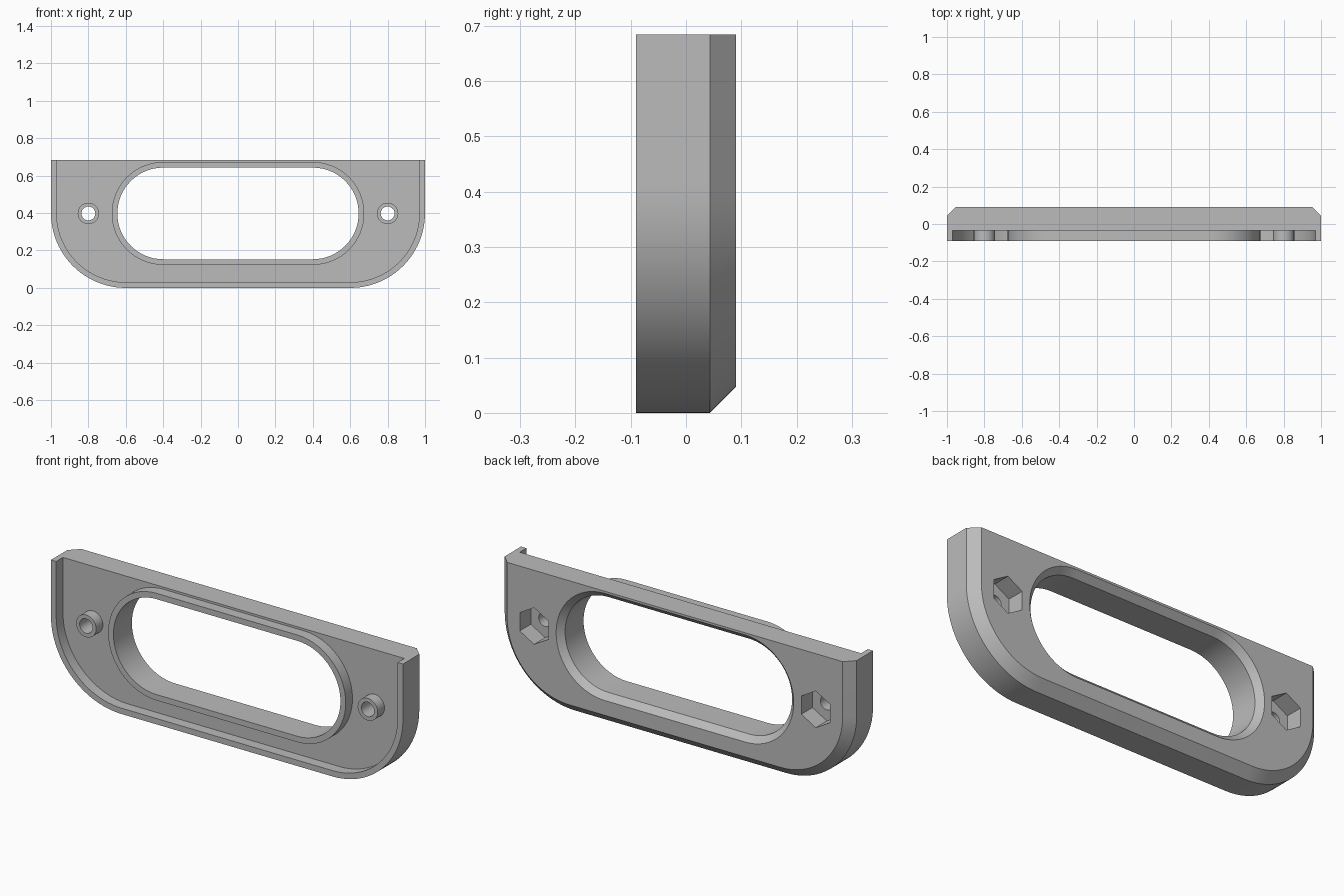
import bpy
import bmesh
from math import sin, cos, pi, radians

FRONT, FLOOR, BACK = -0.09, -0.035, 0.09
TOP, MID = 0.684, 0.398

if "Cube" in bpy.data.objects:
    bpy.data.objects.remove(bpy.data.objects["Cube"])

grey = bpy.data.materials.new("plain_grey")
grey.use_nodes = True
grey.diffuse_color = (0.5, 0.5, 0.5, 1)
grey.node_tree.nodes["Principled BSDF"].inputs["Base Color"].default_value = (0.5, 0.5, 0.5, 1)


def arc(cx, cz, r, start, end, steps=24):
    angles = [radians(start + (end - start) * i / steps) for i in range(steps + 1)]
    return [(cx + r * cos(a), cz + r * sin(a)) for a in angles]


def plate_outline(inset, top=TOP):
    """Flat top, two large rounded bottom corners."""
    r, cx = 0.4 - inset, 0.6
    return ([(-1 + inset, top)] + arc(-cx, 0.4, r, 180, 270)
            + arc(cx, 0.4, r, 270, 360) + [(1 - inset, top)])


def slot_outline(r):
    return arc(-0.4, MID, r, 90, 270, 32) + arc(0.4, MID, r, -90, 90, 32)


def ring(cx, r, sides):
    return [(cx + r * sin(2 * pi * i / sides), MID + r * cos(2 * pi * i / sides))
            for i in range(sides)]


def loft(name, *sections):
    """Closed solid through (outline, y) sections."""
    bm = bmesh.new()
    loops = [[bm.verts.new((x, y, z)) for x, z in pts] for pts, y in sections]
    for a, b in zip(loops, loops[1:]):
        n = len(a)
        for i in range(n):
            j = (i + 1) % n
            bm.faces.new((a[i], a[j], b[j], b[i]))
    bm.faces.new(loops[0])
    bm.faces.new(loops[-1])
    bmesh.ops.recalc_face_normals(bm, faces=bm.faces)
    mesh = bpy.data.meshes.new(name)
    bm.to_mesh(mesh)
    bm.free()
    mesh.materials.append(grey)
    obj = bpy.data.objects.new(name, mesh)
    bpy.context.collection.objects.link(obj)
    return obj


def combine(target, tool, operation):
    """Apply a boolean and discard the tool."""
    mod = target.modifiers.new(operation.lower(), "BOOLEAN")
    mod.object, mod.operation, mod.solver = tool, operation, "EXACT"
    bpy.context.view_layer.objects.active = target
    bpy.ops.object.modifier_apply(modifier=mod.name)
    bpy.data.objects.remove(tool)


# Body with chamfered back edge
plate = loft("handle_plate", (plate_outline(0), FRONT), (plate_outline(0), 0.043),
             (plate_outline(0.047), BACK))

# Front recess, open at the top, leaving a thin rim
combine(plate, loft("recess", (plate_outline(0.03, 0.8), -0.2),
                    (plate_outline(0.03, 0.8), FLOOR)), "DIFFERENCE")

# Raised lip around the opening, and screw bosses
combine(plate, loft("slot_lip", (slot_outline(0.275), FRONT), (slot_outline(0.275), 0)), "UNION")
for x in (-0.8, 0.8):
    combine(plate, loft("boss", (ring(x, 0.057, 40), FRONT), (ring(x, 0.057, 40), -0.02)), "UNION")

# Hand opening, chamfered at the back
combine(plate, loft("slot", (slot_outline(0.245), -0.2), (slot_outline(0.245), 0.06),
                    (slot_outline(0.275), BACK), (slot_outline(0.285), 0.1)), "DIFFERENCE")

# Screw holes with hexagonal nut pockets behind
for x in (-0.8, 0.8):
    combine(plate, loft("hole", (ring(x, 0.037, 40), -0.2), (ring(x, 0.037, 40), 0.2)), "DIFFERENCE")
    combine(plate, loft("nut_pocket", (ring(x, 0.094, 6), 0), (ring(x, 0.094, 6), 0.2)), "DIFFERENCE")

bpy.ops.object.select_all(action="DESELECT")
plate.select_set(True)
bpy.context.view_layer.objects.active = plate
bpy.ops.object.shade_smooth_by_angle(angle=radians(25))
